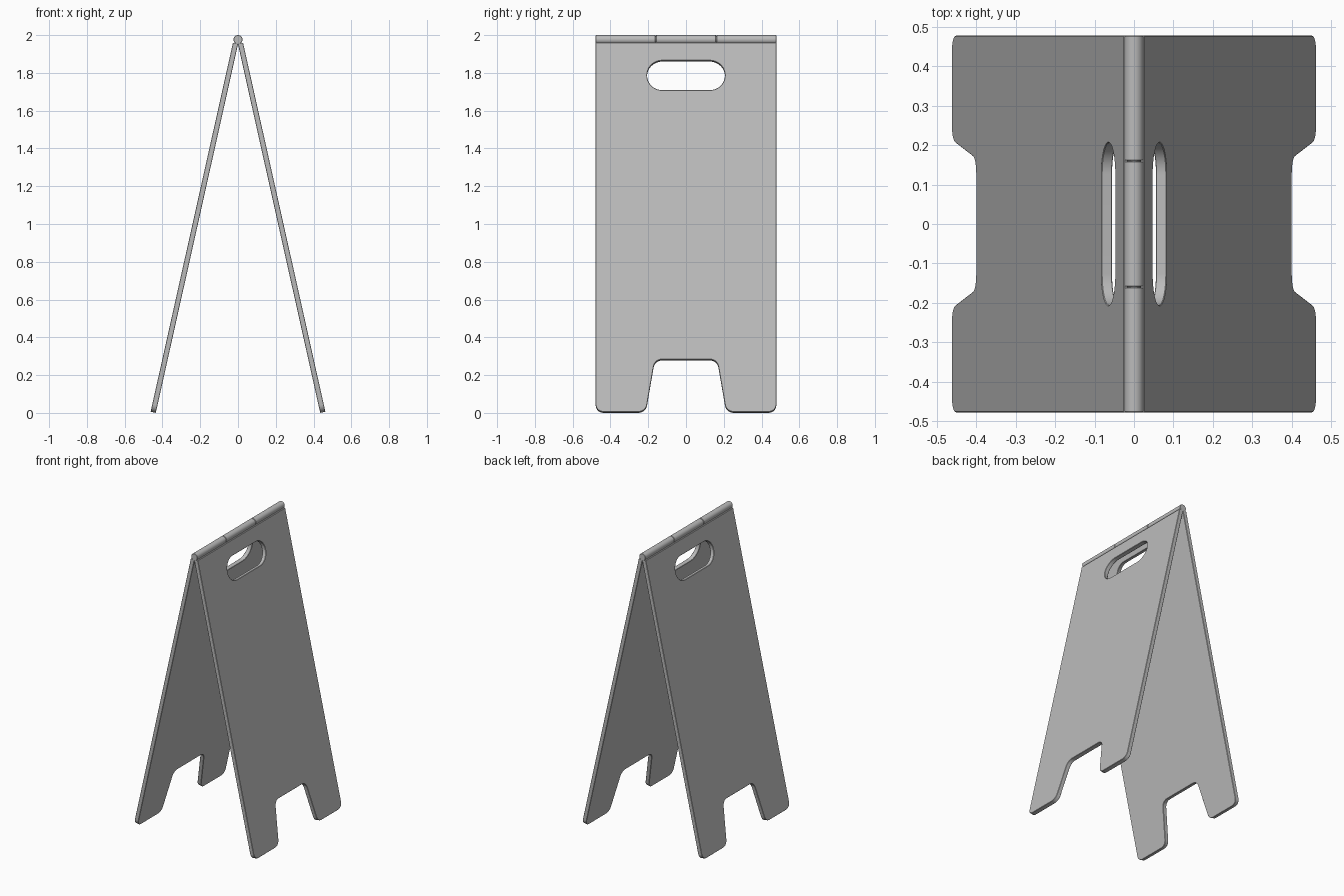
import bpy, math
from mathutils import Vector, Matrix

if "Cube" in bpy.data.objects:
    bpy.data.objects.remove(bpy.data.objects["Cube"])

TILT = math.atan2(0.436, 1.954)   # lean of each board
THICK, BEV = 0.028, 0.002

grey = bpy.data.materials.new("grey_plastic")
grey.diffuse_color = (0.5, 0.5, 0.5, 1)
grey.use_nodes = True
grey.node_tree.nodes["Principled BSDF"].inputs["Base Color"].default_value = grey.diffuse_color


def rounded(corners, steps=8):
    """Fillet every (x, y, radius) corner of a closed outline."""
    out, n = [], len(corners)
    for i, (x, y, r) in enumerate(corners):
        p = Vector((x, y))
        a = (Vector(corners[i - 1][:2]) - p).normalized()
        b = (Vector(corners[(i + 1) % n][:2]) - p).normalized()
        if r == 0:
            out.append(p)
            continue
        half = a.angle(b) / 2
        centre = p + (a + b).normalized() * (r / math.sin(half))
        start = p + a * (r / math.tan(half)) - centre
        end = p + b * (r / math.tan(half)) - centre
        sweep = start.angle_signed(end)
        for k in range(steps + 1):
            t = -sweep * k / steps
            c, s = math.cos(t), math.sin(t)
            out.append(centre + Vector((c * start.x - s * start.y,
                                        s * start.x + c * start.y)))
    return out


def finish(obj):
    bpy.ops.object.select_all(action='DESELECT')
    obj.select_set(True)
    bpy.context.view_layer.objects.active = obj
    if obj.type == 'CURVE':
        bpy.ops.object.convert(target='MESH')
        obj = bpy.context.object
        bpy.ops.object.mode_set(mode='EDIT')
        bpy.ops.mesh.select_all(action='SELECT')
        bpy.ops.mesh.remove_doubles(threshold=0.0002)
        bpy.ops.mesh.normals_make_consistent(inside=False)
        bpy.ops.object.mode_set(mode='OBJECT')
    obj.data.materials.clear()
    obj.data.materials.append(grey)
    bpy.ops.object.shade_smooth_by_angle(angle=math.radians(35))


# Board outline with foot notch, and hand hole
board = rounded([(-0.478, 0, 0.04), (-0.213, 0, 0.045), (-0.165, 0.284, 0.045),
                 (0.165, 0.284, 0.045), (0.213, 0, 0.045), (0.478, 0, 0.04),
                 (0.478, 2.002, 0), (-0.478, 2.002, 0)])
hole = rounded([(-0.206, 1.745, 0.0795), (0.206, 1.745, 0.0795),
                (0.206, 1.905, 0.0795), (-0.206, 1.905, 0.0795)], 12)

# Two leaning boards
for side, name in ((1, "right_board"), (-1, "left_board")):
    cu = bpy.data.curves.new(name, 'CURVE')
    cu.dimensions, cu.fill_mode = '2D', 'BOTH'
    cu.extrude, cu.bevel_depth, cu.offset = THICK / 2 - BEV, BEV, -BEV
    cu.bevel_resolution = 0
    for pts in (board, hole):
        sp = cu.splines.new('POLY')
        sp.points.add(len(pts) - 1)
        for q, p in zip(sp.points, pts):
            q.co = (p.x, p.y, 0, 1)
        sp.use_cyclic_u = True
    ob = bpy.data.objects.new(name, cu)
    bpy.context.collection.objects.link(ob)
    up = Vector((-side * math.sin(TILT), 0, math.cos(TILT)))
    along = Vector((0, side, 0))
    rot = Matrix((along, up, along.cross(up))).transposed().to_4x4()
    ob.matrix_world = Matrix.Translation((side * 0.449, 0, 0.003)) @ rot
    finish(ob)


def rod(name, y0, y1, radius, bevel=0):
    bpy.ops.mesh.primitive_cylinder_add(
        vertices=32, radius=radius, depth=y1 - y0,
        location=(0, (y0 + y1) / 2, 1.976), rotation=(math.pi / 2, 0, 0))
    ob = bpy.context.object
    ob.name = name
    if bevel:
        m = ob.modifiers.new("soft_edge", 'BEVEL')
        m.width, m.segments, m.limit_method = bevel, 1, 'ANGLE'
        m.angle_limit = math.radians(40)
    finish(ob)


# Hinge barrels and pin
rod("hinge_barrel_front", -0.478, -0.161, 0.024, 0.002)
rod("hinge_barrel_middle", -0.159, 0.159, 0.024, 0.002)
rod("hinge_barrel_back", 0.161, 0.478, 0.024, 0.002)
rod("hinge_pin", -0.47, 0.47, 0.018)
